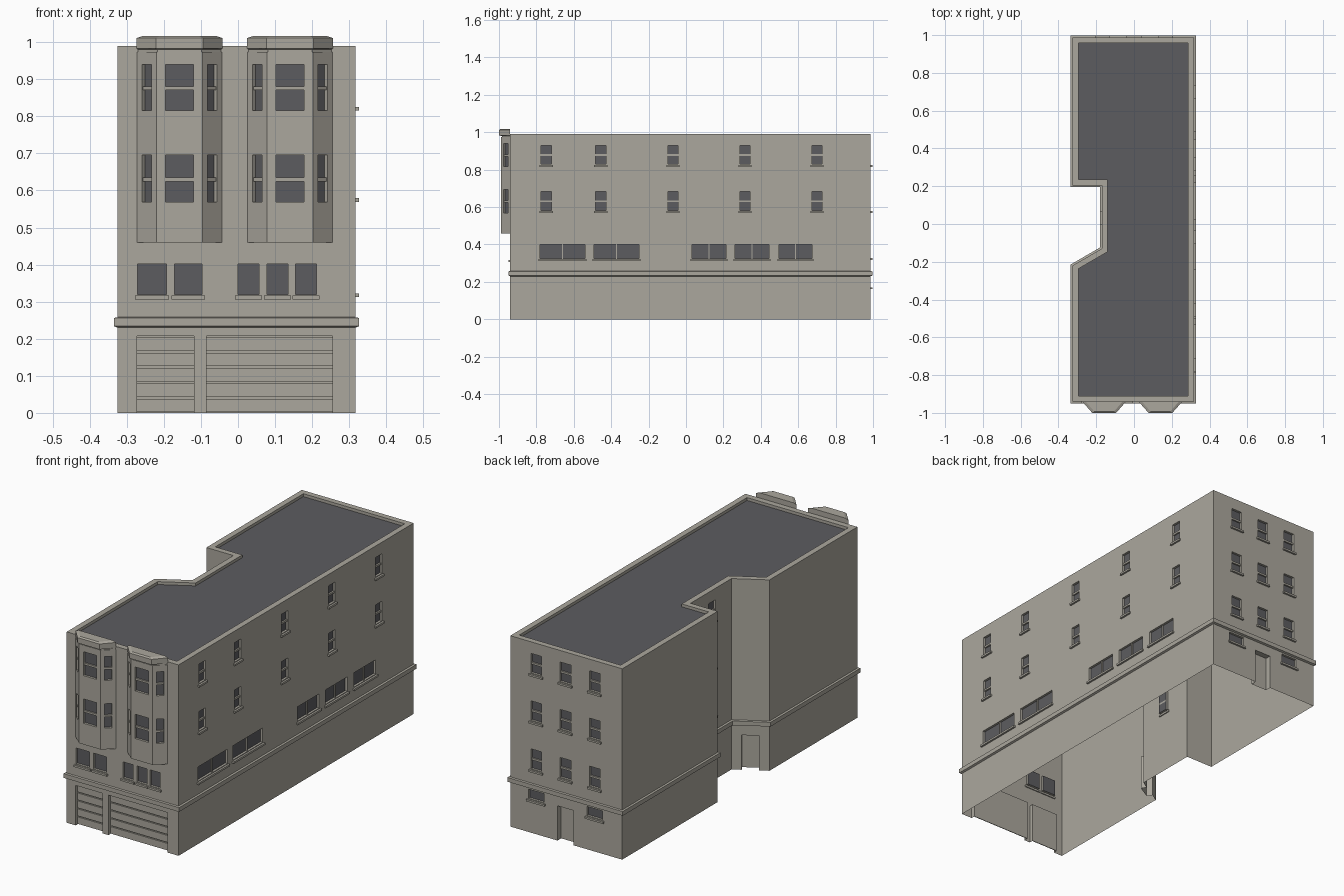
import bpy, bmesh
from mathutils import Vector

cube = bpy.data.objects.get("Cube")
if cube:
    bpy.data.objects.remove(cube, do_unlink=True)


def material(name, rgb):
    m = bpy.data.materials.new(name)
    m.use_nodes = True
    m.diffuse_color = (*rgb, 1)
    m.node_tree.nodes["Principled BSDF"].inputs["Base Color"].default_value = (*rgb, 1)
    return m


STONE = material("warm grey stone", (0.41, 0.39, 0.34))
DARK = material("dark slate", (0.108, 0.108, 0.117))
WALL, GLASS = 0, 1


class Part:
    """A mesh object assembled face by face."""
    def __init__(self, name):
        self.name, self.bm = name, bmesh.new()

    def face(self, pts, mat=WALL):
        f = self.bm.faces.new([self.bm.verts.new(p) for p in pts])
        f.material_index = mat

    def loft(self, rings):
        for (pa, za), (pb, zb) in zip(rings, rings[1:]):
            for i in range(len(pa)):
                j = (i + 1) % len(pa)
                self.face([(*pa[i], za), (*pa[j], za), (*pb[j], zb), (*pb[i], zb)])

    def cap(self, poly, z, mat=WALL, up=True):
        pts = [(*p, z) for p in poly]
        self.face(pts if up else pts[::-1], mat)

    def finish(self):
        bmesh.ops.remove_doubles(self.bm, verts=self.bm.verts, dist=1e-5)
        me = bpy.data.meshes.new(self.name)
        self.bm.to_mesh(me)
        self.bm.free()
        me.materials.append(STONE)
        me.materials.append(DARK)
        bpy.context.collection.objects.link(bpy.data.objects.new(self.name, me))


def offset(poly, d):
    """Move every edge of a counter-clockwise outline outward by d."""
    out = []
    for i, p in enumerate(poly):
        p = Vector(p)
        e1 = (p - Vector(poly[i - 1])).normalized()
        e2 = (Vector(poly[(i + 1) % len(poly)]) - p).normalized()
        n1, n2 = Vector((e1.y, -e1.x)), Vector((e2.y, -e2.x))
        out.append(tuple(p + (n1 + n2) * d / (1 + n1.dot(n2))))
    return out


class Side:
    """A vertical wall plane from a to b, with u along it and n pointing out."""
    def __init__(self, a, b):
        self.a, b = Vector(a), Vector(b)
        self.length = (b - self.a).length
        self.d = (b - self.a).normalized()
        self.n = Vector((self.d.y, -self.d.x))

    def at(self, u, z, n=0.0):
        p = self.a + self.d * u + self.n * n
        return (p.x, p.y, z)

    def quad(self, part, u0, u1, z0, z1, n=0.0, mat=WALL):
        part.face([self.at(u0, z0, n), self.at(u1, z0, n),
                   self.at(u1, z1, n), self.at(u0, z1, n)], mat)

    def box(self, part, u0, u1, z0, z1, n0, n1):
        ring = [[self.at(u, 0, n)[:2] for u, n in
                 ((u0, n1), (u1, n1), (u1, n0), (u0, n0))]]
        part.loft([(ring[0], z0), (ring[0], z1)])
        part.cap(ring[0], z1)
        part.cap(ring[0], z0, up=False)

    def wall(self, part, z0, z1, holes):
        us = sorted({0, self.length, *(u for h in holes for u in h[:2])})
        # plain strips between the openings
        for u0, u1 in zip(us, us[1:]):
            mid, z = (u0 + u1) / 2, z0
            for h in sorted((h for h in holes if h[0] < mid < h[1]), key=lambda h: h[2]):
                if h[2] > z:
                    self.quad(part, u0, u1, z, h[2])
                z = h[3]
            self.quad(part, u0, u1, z, z1)
        # recessed panes with their reveals
        for u0, u1, b, t, depth, mat in holes:
            self.quad(part, u0, u1, b, t, -depth, mat)
            rim = [(u0, b), (u0, t), (u1, t), (u1, b)]
            for k in range(4):
                p, q = rim[k], rim[(k + 1) % 4]
                if k < 3 or b > 0:
                    part.face([self.at(*p), self.at(*q), self.at(*q, -depth), self.at(*p, -depth)])


walls, sills, rails = Part("walls"), Part("window_sills"), Part("window_rails")


def window(side, centre, width, z0, z1, rail=True, sill=True):
    """Return the opening and add its sill and meeting rail."""
    u0, u1 = centre - width / 2, centre + width / 2
    if sill:
        side.box(sills, u0 - 0.008, u1 + 0.008, z0 - 0.014, z0 - 0.004, -0.005, 0.01)
    if rail:
        m = z0 + (z1 - z0) * 0.48
        side.box(rails, u0, u1, m - 0.005, m + 0.005, -0.012, -0.004)
    return (u0, u1, z0, z1, 0.012, GLASS)


HEIGHT, WEST, EAST, SOUTH, NORTH = 0.99, -0.325, 0.317, -0.94, 0.987
outline = [(WEST, SOUTH), (EAST, SOUTH), (EAST, NORTH), (WEST, NORTH),
           (WEST, 0.205), (-0.17, 0.205), (-0.17, -0.13), (WEST, -0.22)]
sides = [Side(p, outline[(i + 1) % 8]) for i, p in enumerate(outline)]
front, east, back, _, _, court, slant, _ = sides
holes = {s: [] for s in sides}
UPPER = ((0.583, 0.684), (0.829, 0.93))

# front: garage doors and first floor windows
doors = Part("garage_doors")
for x0, x1 in ((-0.273, -0.119), (-0.085, 0.255)):
    u0, u1 = x0 - WEST, x1 - WEST
    holes[front].append((u0, u1, 0, 0.207, 0.022, WALL))
    for k in range(5):
        front.box(doors, u0, u1, k * 0.0414 + 0.002, k * 0.0414 + 0.038, -0.022, -0.016)
for x, w in ((-0.232, 0.077), (-0.134, 0.075), (0.028, 0.057), (0.107, 0.057), (0.183, 0.057)):
    holes[front].append(window(front, x - WEST, w, 0.32, 0.402, rail=False))

# long side: sash windows and paired strip windows
for y in (-0.747, -0.456, -0.07, 0.316, 0.70):
    for z0, z1 in UPPER:
        holes[east].append(window(east, y - SOUTH, 0.054, z0, z1))
for y, w in ((-0.66, 0.24), (-0.371, 0.242), (0.123, 0.18), (0.353, 0.18), (0.586, 0.178)):
    u = y - SOUTH
    holes[east].append(window(east, u, w, 0.326, 0.4, rail=False))
    east.box(rails, u - 0.003, u + 0.003, 0.326, 0.4, -0.012, -0.004)

# back: three columns of sashes, two low windows and a doorway
for x in (0.168, 0.0, -0.168):
    for z0, z1 in ((0.332, 0.435),) + UPPER:
        holes[back].append(window(back, EAST - x, 0.062, z0, z1))
    if x:
        holes[back].append(window(back, EAST - x, 0.09, 0.175, 0.222, rail=False))
holes[back].append((EAST - 0.046, EAST + 0.046, 0, 0.18, 0.03, WALL))

# courtyard: one column of sashes and a doorway in the slanted wall
for z0, z1 in ((0.332, 0.435),) + UPPER:
    holes[court].append(window(court, 0.175, 0.056, z0, z1))
holes[slant].append((0.048, 0.13, 0, 0.18, 0.03, WALL))

for s in sides:
    s.wall(walls, 0, HEIGHT, holes[s])

# string course, parapet and sunken roof
band = Part("string_course")
wide = offset(outline, 0.01)
band.loft([(outline, 0.23), (wide, 0.234), (wide, 0.256), (outline, 0.258)])
parapet, roof = Part("parapet"), Part("roof")
inner = offset(outline, -0.03)
parapet.loft([(outline, HEIGHT), (inner, HEIGHT), (inner, 0.975)])
roof.cap(inner, 0.975, GLASS)

# bay windows with capped tops
bays, caps = Part("bay_windows"), Part("bay_caps")
for x in (-0.158, 0.14):
    plan = [(x - 0.115, SOUTH), (x - 0.062, -0.988), (x + 0.062, -0.988), (x + 0.115, SOUTH)]
    for k in range(3):
        s = Side(plan[k], plan[k + 1])
        w = 0.076 if k == 1 else s.length * 0.48
        s.wall(bays, 0.459, 0.974,
               [window(s, s.length / 2, w, z0, z1, sill=False)
                for z0, z1 in ((0.569, 0.695), (0.816, 0.94))])
    bays.cap(plan, 0.459, up=False)
    bays.cap(plan, 0.974)

    def lip(dx, dy):
        return [(x - 0.115 - dx, SOUTH), (x - 0.062 - dx, -0.988 - dy),
                (x + 0.062 + dx, -0.988 - dy), (x + 0.115 + dx, SOUTH)]
    top = [(px * 0.85 + x * 0.15, py * 0.9 + SOUTH * 0.1) for px, py in lip(0, 0.01)]
    caps.loft([(lip(-0.003, -0.003), 0.974), (lip(-0.003, -0.003), 0.98),
               (lip(0.001, 0.012), 0.983), (lip(0.001, 0.012), 1.011), (top, 1.017)])
    caps.cap(top, 1.017)

for part in (walls, sills, rails, doors, band, parapet, roof, bays, caps):
    part.finish()
